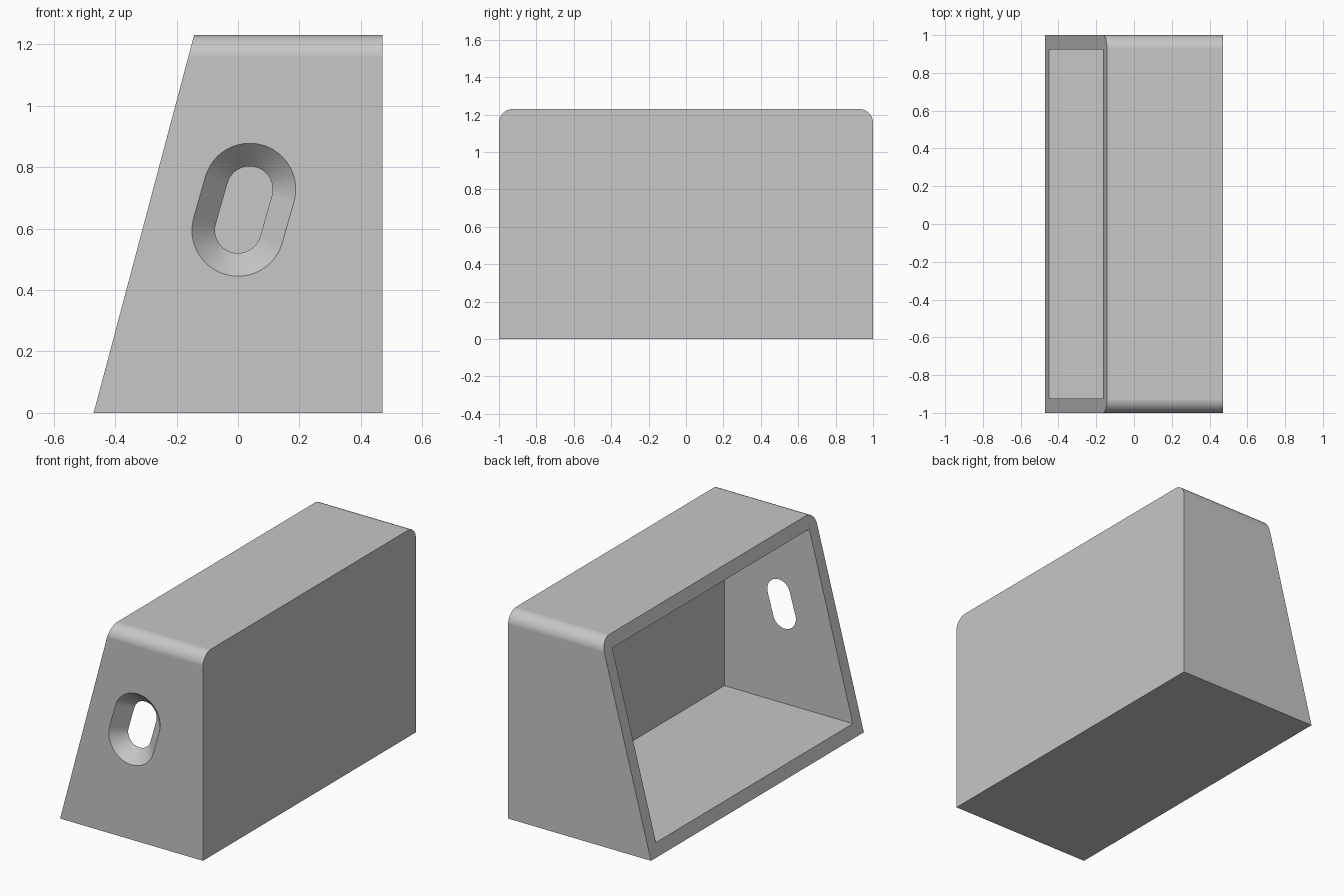
import bpy, bmesh, math

if "Cube" in bpy.data.objects:
    bpy.data.objects.remove(bpy.data.objects["Cube"], do_unlink=True)

HEIGHT, HALF_X, HALF_Y, WALL = 1.23, 0.47, 1.0, 0.075
SLOPE = 0.327 / HEIGHT          # lean of the open side

grey = bpy.data.materials.new("plain grey")
grey.use_nodes = True
grey.diffuse_color = (0.57, 0.57, 0.57, 1)
grey.node_tree.nodes["Principled BSDF"].inputs["Base Color"].default_value = grey.diffuse_color


def loft(name, start, end):
    """Solid between two matching closed rings of points."""
    bm = bmesh.new()
    a = [bm.verts.new(p) for p in start]
    b = [bm.verts.new(p) for p in end]
    bm.faces.new(a)
    bm.faces.new(b)
    for i in range(len(a)):
        j = (i + 1) % len(a)
        bm.faces.new((a[i], a[j], b[j], b[i]))
    bmesh.ops.recalc_face_normals(bm, faces=bm.faces)
    mesh = bpy.data.meshes.new(name)
    bm.to_mesh(mesh)
    bm.free()
    mesh.materials.append(grey)
    ob = bpy.data.objects.new(name, mesh)
    bpy.context.collection.objects.link(ob)
    return ob


def arc(cx, cy, r, a0, a1, n):
    angles = [math.radians(a0 + (a1 - a0) * i / n) for i in range(n + 1)]
    return [(cx + r * math.cos(a), cy + r * math.sin(a)) for a in angles]


def slot_ring(y, r):
    """Leaning slot outline: two half circles joined by straight sides."""
    top, low = (0.038, 0.728), (0.0, 0.595)
    lean = math.degrees(math.atan2(top[0] - low[0], top[1] - low[1]))
    pts = arc(*top, r, -lean, 180 - lean, 24) + arc(*low, r, 180 - lean, 360 - lean, 24)
    return [(x, y, z) for x, z in pts]


def cut(target, cutter):
    mod = target.modifiers.new("cut", 'BOOLEAN')
    mod.operation, mod.solver, mod.object = 'DIFFERENCE', 'EXACT', cutter
    bpy.context.view_layer.objects.active = target
    bpy.ops.object.modifier_apply(modifier=mod.name)
    bpy.data.objects.remove(cutter, do_unlink=True)


# Housing: rounded-top section run along x, with the open end leaning
corner_y, corner_z = HALF_Y - WALL, HEIGHT - WALL
section = ([(-HALF_Y, 0), (HALF_Y, 0)]
           + arc(corner_y, corner_z, WALL, 0, 90, 12)
           + arc(-corner_y, corner_z, WALL, 90, 180, 12))
housing = loft("housing",
               [(-HALF_X + SLOPE * z, y, z) for y, z in section],
               [(HALF_X, y, z) for y, z in section])

# Cavity: square-cornered pocket open through the leaning side
pocket = [(-corner_y, WALL), (corner_y, WALL), (corner_y, corner_z), (-corner_y, corner_z)]
cut(housing, loft("cavity_cutter",
                  [(-HALF_X - 0.2, y, z) for y, z in pocket],
                  [(HALF_X - WALL, y, z) for y, z in pocket]))

# Countersunk slot through the front wall
cut(housing, loft("slot_cutter",
                  slot_ring(-HALF_Y - 0.03, 2 * WALL + 0.03),
                  slot_ring(-corner_y + 0.025, WALL - 0.025)))

# Smooth the curves, keep the edges crisp
bpy.ops.object.select_all(action='DESELECT')
housing.select_set(True)
bpy.context.view_layer.objects.active = housing
bpy.ops.object.shade_smooth_by_angle(angle=math.radians(30))
weighted = housing.modifiers.new("even_shading", 'WEIGHTED_NORMAL')
weighted.keep_sharp = True
